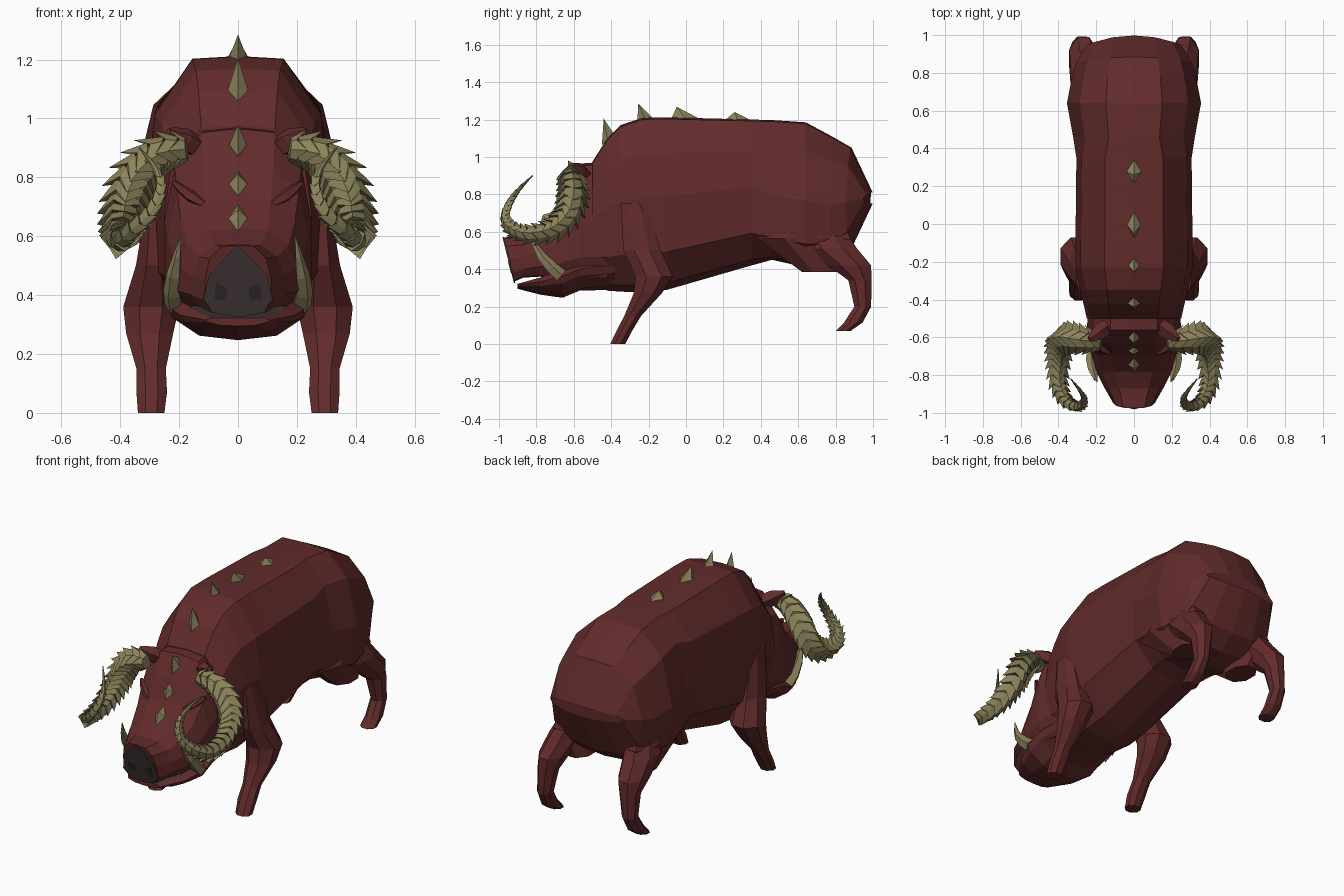
import bpy, bmesh, math
from mathutils import Vector

if "Cube" in bpy.data.objects:
    bpy.data.objects.remove(bpy.data.objects["Cube"])


def material(name, rgb):
    m = bpy.data.materials.new(name)
    m.diffuse_color = (*rgb, 1)
    m.use_nodes = True
    m.node_tree.nodes["Principled BSDF"].inputs["Base Color"].default_value = m.diffuse_color
    return m


HIDE = material("dark red hide", (0.122, 0.024, 0.024))
BONE = material("olive bone", (0.26, 0.23, 0.105))
SNOUT = material("grey snout", (0.05, 0.036, 0.036))
NOSTRIL = material("dark nostril", (0.03, 0.02, 0.02))


def finish(name, bm, mats, mirror=False):
    bmesh.ops.recalc_face_normals(bm, faces=bm.faces)
    me = bpy.data.meshes.new(name)
    bm.to_mesh(me)
    bm.free()
    for m in mats:
        me.materials.append(m)
    ob = bpy.data.objects.new(name, me)
    bpy.context.collection.objects.link(ob)
    if mirror:
        ob.modifiers.new("mirror", 'MIRROR').use_mirror_merge = False
    return ob


def loft(rings):
    """Skin a list of equal-length rings and cap both ends."""
    bm = bmesh.new()
    vs = [[bm.verts.new(p) for p in r] for r in rings]
    n = len(rings[0])
    for a, b in zip(vs, vs[1:]):
        for i in range(n):
            j = (i + 1) % n
            bm.faces.new((a[i], a[j], b[j], b[i]))
    bm.faces.new(vs[0])
    bm.faces.new(vs[-1])
    return bm


# half cross-section: fraction of width, fraction of height
TORSO = [(0, 1), (.5, .99), (.91, .79), (1, .54), (.93, .22), (.5, .04), (0, 0)]
RUMP = [(0, 1), (.42, .99), (.81, .82), (1, .46), (.93, .16), (.5, .02), (0, 0)]
SKULL = [(0, 1), (.5, .98), (.86, .8), (1, .5), (1, .2), (.8, .02), (0, 0)]
CHIN = [(0, 1), (.5, 1), (.82, 1), (1, .75), (.93, .5), (.55, .1), (0, 0)]


def section(shape, y, top, bot, w, lean=0, bow=0):
    pts = [(x * w, bot + f * (top - bot)) for x, f in shape]
    pts += [(-x, z) for x, z in pts[-2:0:-1]]
    return [Vector((x, y + (top - z) * lean - bow * (x / w) ** 2, z)) for x, z in pts]


def limb_ring(x, y, z, rx, ry):
    out = []
    for i in range(8):
        a = math.radians(22.5 + 45 * i)
        out.append(Vector((x + 1.08 * rx * math.cos(a), y + 1.08 * ry * math.sin(a), z)))
    return out


def smooth_path(pts, t):
    """Catmull-Rom sample of (x, y, z, radius) points, t in 0..1."""
    s = min(max(t, 0), 1) * (len(pts) - 1)
    i = min(int(s), len(pts) - 2)
    u = s - i
    p = [pts[min(max(k, 0), len(pts) - 1)] for k in (i - 1, i, i + 1, i + 2)]
    return [.5 * (2 * b + (c - a) * u + (2 * a - 5 * b + 4 * c - d) * u * u
                  + (3 * b - a - 3 * c + d) * u ** 3) for a, b, c, d in zip(*p)]


def tube(pts, stations, sides):
    """Sweep along pts; stations are (t, scale, tooth height)."""
    rings, prev, nrm = [], None, Vector((0, 1, 0))
    for t, scale, tooth in stations:
        c = smooth_path(pts, t)
        tan = (Vector(smooth_path(pts, t + .01)[:3]) - Vector(smooth_path(pts, t - .01)[:3])).normalized()
        if prev:
            nrm = prev.rotation_difference(tan) @ nrm
        nrm = (nrm - tan * nrm.dot(tan)).normalized()
        prev, side, r = tan, tan.cross(nrm), max(c[3], .002) * scale
        ring = []
        for k in range(sides):
            a = 2 * math.pi * k / sides
            d = nrm * math.cos(a) + side * math.sin(a)
            e = tooth if k % 2 == 0 else -tooth * .4
            ring.append(Vector(c[:3]) + d * r * (1 + e) + tan * r * e * 1.6)
        rings.append(ring)
    return loft(rings)


# body
barrel = [section(TORSO, *s) for s in [
    (-.50, .975, .32, .25), (-.42, 1.10, .285, .268), (-.35, 1.17, .28, .285),
    (-.23, 1.21, .275, .31), (-.10, 1.212, .29, .31), (.35, 1.20, .42, .305)]]
rump = [section(RUMP, *s) for s in [
    (.46, 1.197, .45, .322), (.64, 1.185, .41, .355), (.78, 1.11, .43, .33, 0, .01),
    (.885, 1.05, .51, .305, 0, .03), (.998, .81, .75, .25, 0, .05)]]
finish("body", loft(barrel + rump), [HIDE])

# upper head, ending in the slanted muzzle
finish("head", loft([section(SKULL, *s) for s in [
    (-.42, .975, .34, .24), (-.56, .965, .34, .25), (-.63, .85, .345, .24),
    (-.69, .73, .35, .225), (-.78, .625, .36, .2), (-.87, .575, .355, .155),
    (-.974, .57, .335, .112, .25)]]), [HIDE])

# lower jaw, grey along the lip
jaw = loft([section(CHIN, *s) for s in [
    (-.38, .47, .29, .215), (-.57, .44, .285, .24), (-.66, .40, .247, .24),
    (-.78, .355, .264, .195), (-.90, .322, .295, .11)]])
bmesh.ops.recalc_face_normals(jaw, faces=jaw.faces)
for f in jaw.faces:
    f.material_index = 1 if f.normal.z > .85 else 0
finish("lower_jaw", jaw, [HIDE, SNOUT])


# snout plate and nostrils
def plate(name, outline, depth, mats, mirror=False, rim=0):
    bm = bmesh.new()
    front = [bm.verts.new((x, -depth + (.57 - z) * .25, z)) for x, z in outline]
    face = bm.faces.new(front)
    back = bmesh.ops.extrude_face_region(bm, geom=[face])
    verts = [g for g in back["geom"] if isinstance(g, bmesh.types.BMVert)]
    bmesh.ops.translate(bm, verts=verts, vec=(0, .008, 0))
    if rim:
        bmesh.ops.inset_region(bm, faces=[face], thickness=rim, depth=0)
    finish(name, bm, mats, mirror)


half = [(.045, .525), (.1, .465), (.118, .385), (.08, .338)]
plate("snout_plate", [(0, .572)] + half + [(0, .325)] + [(-x, z) for x, z in half[::-1]],
      .981, [SNOUT], rim=.02)
plate("nostrils", [(.035, .425), (.075, .44), (.08, .385), (.045, .38)], .984, [NOSTRIL], True)

# legs
finish("front_legs", loft([limb_ring(*r) for r in [
    (.285, -.28, .75, .02, .07), (.285, -.235, .5, .062, .1), (.295, -.17, .36, .095, .1),
    (.30, -.205, .27, .08, .075), (.295, -.285, .15, .05, .045),
    (.293, -.33, .07, .052, .042), (.295, -.365, 0, .045, .04)]]), [HIDE], True)
finish("thighs", loft([limb_ring(*r) for r in [
    (.20, .66, .78, .08, .12), (.245, .63, .565, .08, .25), (.20, .72, .385, .075, .1)]]), [HIDE], True)
finish("rear_legs", loft([limb_ring(*r) for r in [
    (.22, .72, .62, .07, .12), (.25, .78, .51, .085, .135), (.268, .875, .42, .075, .115),
    (.275, .93, .34, .055, .062), (.285, .945, .2, .042, .045),
    (.29, .895, .115, .045, .05), (.29, .84, .07, .045, .04)]]), [HIDE], True)

# curled horns with rows of flared scales
horn = [(.175, -.625, .895, .047), (.265, -.615, .88, .064), (.345, -.605, .80, .072),
        (.385, -.63, .69, .066), (.40, -.72, .608, .055), (.40, -.85, .585, .043),
        (.36, -.938, .62, .034), (.295, -.967, .68, .026), (.262, -.94, .76, .019),
        (.28, -.89, .83, .012), (.335, -.82, .9, .003)]
SCALES = 26
rows = []
for i in range(SCALES):
    rows += [(i / SCALES, .85, 0), ((i + 1) / SCALES, 1.04, .29 if i < SCALES - 4 else 0)]
finish("horns", tube(horn, rows, 8), [BONE], True)

# tusks, ears and brows
plain = [(t, 1, 0) for t in (0, .25, .5, .75, 1)]
finish("tusks", tube([(.212, -.67, .365, .038), (.222, -.74, .43, .032),
                      (.21, -.80, .51, .019), (.195, -.835, .60, .002)], plain, 5), [BONE], True)
finish("ears", tube([(.14, -.54, .90, .04), (.185, -.575, .925, .045),
                     (.235, -.61, .955, .015)], plain, 5), [HIDE], True)
finish("brows", tube([(.10, -.69, .70, .01), (.16, -.665, .735, .022),
                      (.215, -.62, .78, .01)], plain, 5), [HIDE], True)

# spines along the back and forehead: rear end, front end, tip as (y, z), half width
for i, (a, b, tip, w) in enumerate([
        ((.20, 1.19), (.36, 1.19), (.26, 1.24), .05),
        ((-.08, 1.2), (.08, 1.2), (-.05, 1.268), .04),
        ((-.26, 1.19), (-.17, 1.2), (-.255, 1.285), .035),
        ((-.45, 1.06), (-.39, 1.13), (-.44, 1.205), .035),
        ((-.63, .87), (-.57, .95), (-.63, .98), .03),
        ((-.695, .735), (-.65, .82), (-.69, .81), .032),
        ((-.79, .61), (-.70, .71), (-.765, .69), .035)]):
    bm = bmesh.new()
    my, mz = (a[0] + b[0]) / 2, (a[1] + b[1]) / 2
    base = [bm.verts.new(p) for p in [(0, *a), (w, my, mz), (0, *b), (-w, my, mz)]]
    top = bm.verts.new((0, *tip))
    bm.faces.new(base)
    for k in range(4):
        bm.faces.new((base[k], base[(k + 1) % 4], top))
    finish(f"spine_{i + 1}", bm, [BONE])
